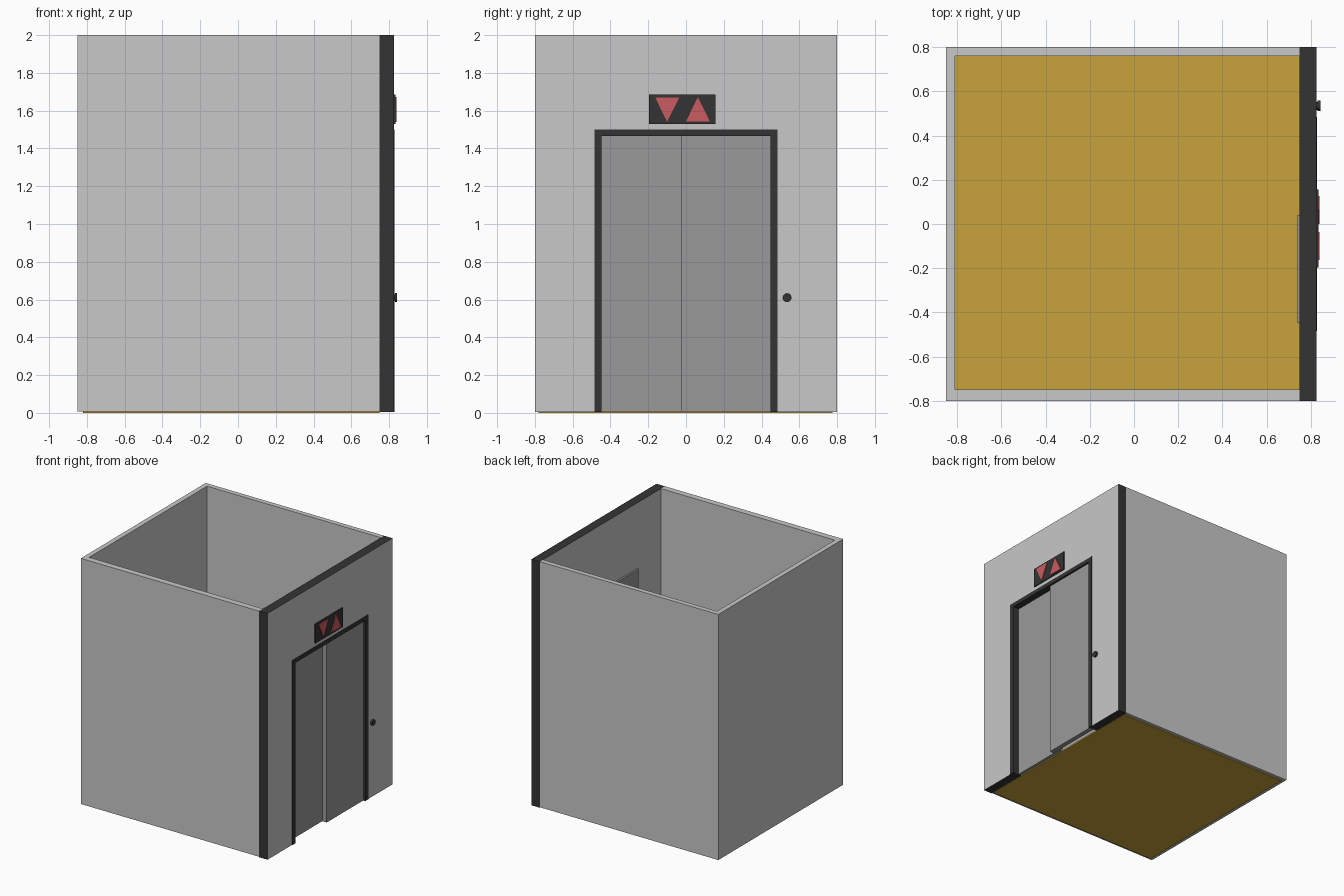
import bpy, bmesh, math
from mathutils import Vector

if "Cube" in bpy.data.objects:
    bpy.data.objects.remove(bpy.data.objects["Cube"])


def material(name, rgb):
    m = bpy.data.materials.new(name)
    m.diffuse_color = (*rgb, 1)
    m.use_nodes = True
    m.node_tree.nodes["Principled BSDF"].inputs["Base Color"].default_value = m.diffuse_color
    return m


WALL = material("light grey", (0.58, 0.58, 0.58))
DOOR = material("mid grey", (0.32, 0.32, 0.32))
DARK = material("charcoal", (0.034, 0.034, 0.034))
OCHRE = material("ochre", (0.578, 0.371, 0.045))
RED = material("soft red", (0.60, 0.105, 0.115))


def prism(name, pts, axis, lo, hi, mats, rim=0):
    """Extrude a 2D outline along x (points are y,z) or z (points are x,y)."""
    place = (lambda p, d: (d, *p)) if axis == 'x' else (lambda p, d: (*p, d))
    bm = bmesh.new()
    face = bm.faces.new([bm.verts.new(place(p, lo)) for p in pts])
    new = bmesh.ops.extrude_face_region(bm, geom=[face])["geom"]
    move = Vector((hi - lo, 0, 0)) if axis == 'x' else Vector((0, 0, hi - lo))
    bmesh.ops.translate(bm, vec=move,
                        verts=[v for v in new if isinstance(v, bmesh.types.BMVert)])
    bmesh.ops.recalc_face_normals(bm, faces=bm.faces)
    # rim faces (sideways to the extrusion) may take a second colour
    k = 0 if axis == 'x' else 2
    for f in bm.faces:
        f.material_index = 0 if abs(f.normal[k]) > 0.5 else rim
    me = bpy.data.meshes.new(name)
    bm.to_mesh(me)
    bm.free()
    for m in mats:
        me.materials.append(m)
    ob = bpy.data.objects.new(name, me)
    bpy.context.collection.objects.link(ob)
    return ob


def rect(a0, a1, b0, b1):
    return [(a0, b0), (a1, b0), (a1, b1), (a0, b1)]


def arch(outer, inner, z0, z_out, z_in):
    """Inverted U around the doorway."""
    return [(-outer, z0), (-outer, z_out), (outer, z_out), (outer, z0),
            (inner, z0), (inner, z_in), (-inner, z_in), (-inner, z0)]


def disc(r, n=12):
    return [(0.535 + r * math.cos(2 * math.pi * i / n),
             0.61 + r * math.sin(2 * math.pi * i / n)) for i in range(n)]


# Floor and the three plain walls
prism("floor", rect(-0.82, 0.75, -0.78, 0.775), 'z', 0, 0.012, [OCHRE])
prism("cabin_walls", [(0.75, -0.8), (-0.85, -0.8), (-0.85, 0.8), (0.75, 0.8),
                      (0.75, 0.76), (-0.81, 0.76), (-0.81, -0.75), (0.75, -0.75)],
      'z', 0.008, 2.0, [WALL])

# Door wall: light faces, charcoal edges
prism("door_wall", arch(0.8, 0.45, 0.004, 2.0, 1.47), 'x', 0.75, 0.825,
      [WALL, DARK], rim=1)
prism("door_frame", arch(0.485, 0.447, 0.004, 1.5, 1.467), 'x', 0.815, 0.829, [DARK])

# Overlapping sliding doors
prism("rear_door_panel", rect(-0.449, 0.04, 0.008, 1.466), 'x', 0.74, 0.775, [DOOR])
prism("front_door_panel", rect(-0.027, 0.449, 0.008, 1.466), 'x', 0.777, 0.815, [DOOR])

# Direction display with arrows
prism("display_plate", rect(-0.197, 0.157, 1.53, 1.685), 'x', 0.824, 0.834, [DARK])
prism("down_arrow", [(-0.163, 1.67), (-0.036, 1.67), (-0.1, 1.54)],
      'x', 0.833, 0.84, [RED])
prism("up_arrow", [(0.0, 1.543), (0.126, 1.543), (0.063, 1.672)],
      'x', 0.833, 0.84, [RED])

# Call button
prism("button_base", disc(0.018), 'x', 0.824, 0.832, [DARK])
prism("button_cap", disc(0.024), 'x', 0.831, 0.843, [DARK])
